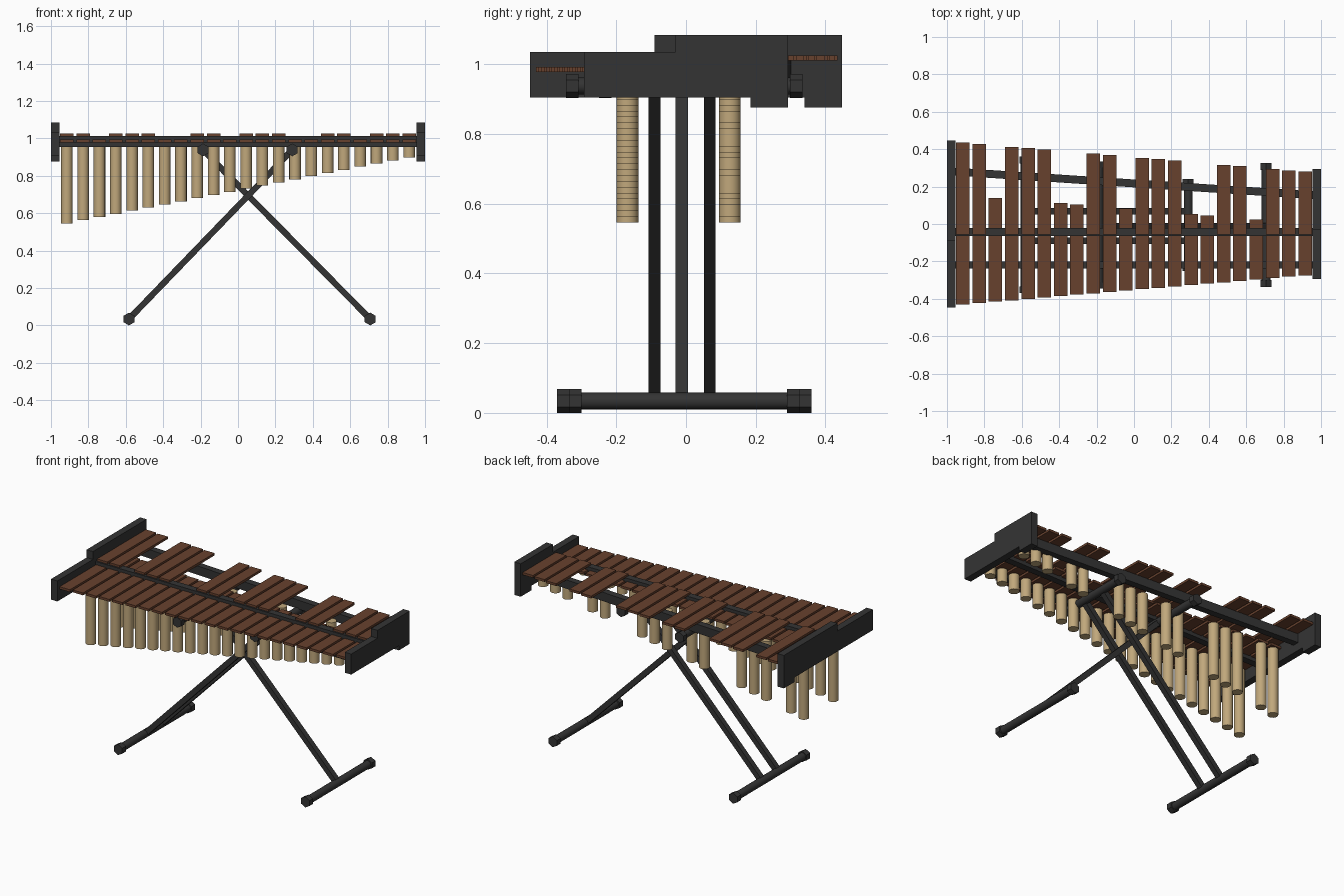
import bpy, bmesh, math
from mathutils import Matrix, Vector

if "Cube" in bpy.data.objects:
    bpy.data.objects.remove(bpy.data.objects["Cube"])


def material(name, rgb):
    m = bpy.data.materials.new(name)
    m.diffuse_color = (*rgb, 1)
    m.use_nodes = True
    m.node_tree.nodes["Principled BSDF"].inputs["Base Color"].default_value = m.diffuse_color
    return m


WOOD = material("rosewood_brown", (0.137, 0.053, 0.027))
FRAME = material("frame_charcoal", (0.034, 0.034, 0.034))
TUBE = material("resonator_tan", (0.53, 0.39, 0.20))


def finish(name, bm, mat, smooth=False):
    bmesh.ops.recalc_face_normals(bm, faces=bm.faces)
    me = bpy.data.meshes.new(name)
    bm.to_mesh(me)
    bm.free()
    me.materials.append(mat)
    ob = bpy.data.objects.new(name, me)
    bpy.context.collection.objects.link(ob)
    if smooth:
        bpy.ops.object.select_all(action='DESELECT')
        ob.select_set(True)
        bpy.context.view_layer.objects.active = ob
        bpy.ops.object.shade_smooth_by_angle(angle=math.radians(40))
    return ob


def box(name, lo, hi, mat):
    lo, hi = Vector(lo), Vector(hi)
    bm = bmesh.new()
    bmesh.ops.create_cube(bm, size=1, matrix=Matrix.Translation((lo + hi) / 2)
                          @ Matrix.Diagonal((*(hi - lo), 1)))
    return finish(name, bm, mat)


def beam(name, a, b, wide, thick, mat):
    """Square beam from a to b; wide is horizontal, thick is across it."""
    a, b = Vector(a), Vector(b)
    d = (b - a).normalized()
    side = Vector((0, 0, 1)).cross(d).normalized()
    up = d.cross(side)
    rot = Matrix((d, side, up)).transposed().to_4x4()
    bm = bmesh.new()
    bmesh.ops.create_cube(bm, size=1, matrix=Matrix.Translation((a + b) / 2) @ rot
                          @ Matrix.Diagonal(((b - a).length, wide, thick, 1)))
    return finish(name, bm, mat)


def cyl(name, centre, r, length, sides, mat, along_y=False, smooth=True):
    bm = bmesh.new()
    rot = Matrix.Rotation(math.pi / 2, 4, 'X') if along_y else Matrix()
    bmesh.ops.create_cone(bm, cap_ends=True, segments=sides, radius1=r, radius2=r,
                          depth=length, matrix=Matrix.Translation(centre) @ rot)
    return finish(name, bm, mat, smooth)


def end_panel(name, x0, x1, y, step, lip):
    """Stepped side profile with a lowered lip at the back."""
    pts = [(-y, .905), (lip, .905), (lip, .876), (y, .876), (y, 1.085),
           (step, 1.085), (step, 1.035), (-y, 1.035)]
    bm = bmesh.new()
    f = bm.faces.new([bm.verts.new((x0, *p)) for p in pts])
    ext = bmesh.ops.extrude_face_region(bm, geom=[f])["geom"]
    bmesh.ops.translate(bm, vec=(x1 - x0, 0, 0),
                        verts=[v for v in ext if isinstance(v, bmesh.types.BMVert)])
    return finish(name, bm, FRAME)


# End panels: deep on the bass side, shallow on the treble side
end_panel("bass_end_panel", -1.0, -.955, .447, -.09, .34)
end_panel("treble_end_panel", .955, 1.0, .293, -.03, .185)

# Rails under and between the bars
box("centre_rail", (-.96, -.065, .955), (.96, -.022, 1.013), FRAME)
box("front_rail", (-.96, -.238, .955), (.96, -.2, .979), FRAME)
beam("back_rail", (-.96, .28, .983), (.96, .154, .983), .042, .056, FRAME)

# Bars and resonators
SKIP = {2, 6, 7, 10, 14, 15, 18}
for i in range(22):
    x = -.915 + i * 1.83 / 21
    z = .546 + i * .0168
    box(f"natural_bar_{i + 1}", (x - .036, -.43 + .0074 * i, .978),
        (x + .036, .1545 - .00725 * i, .993), WOOD)
    cyl(f"natural_resonator_{i + 1}", (x, -.168, (z + .968) / 2), .031,
        .968 - z, 16, TUBE)
    if i not in SKIP:
        box(f"accidental_bar_{i + 1}", (x - .036, -.055, 1.011),
            (x + .036, .435 - .0074 * i, 1.026), WOOD)
        cyl(f"accidental_resonator_{i + 1}", (x, .126, (z + .972) / 2), .031,
            .972 - z, 16, TUBE)


# Stand: round cross bars with six-sided caps
def cross_bar(name, x, z, half):
    cy = -.005
    cyl(name, (x, cy, z), .024, 2 * half - .04, 16, FRAME, True)
    for tag, s in (("front", -1), ("back", 1)):
        cyl(f"{name}_{tag}_cap", (x, cy + s * (half - .018), z), .034, .036, 6,
            FRAME, True, False)


cross_bar("left_foot_bar", -.583, .034, .365)
cross_bar("right_foot_bar", .707, .034, .331)
cross_bar("left_top_bar", -.187, .938, .34)
cross_bar("right_top_bar", .29, .938, .245)

# Crossing legs: one in the middle, a pair on either side of it
beam("middle_leg", (.707, -.012, .034), (-.187, -.012, .938), .035, .033, FRAME)
for tag, y in (("front", -.09), ("back", .068)):
    beam(f"{tag}_pair_leg", (-.583, y, .034), (.29, y, .938), .034, .033, FRAME)
